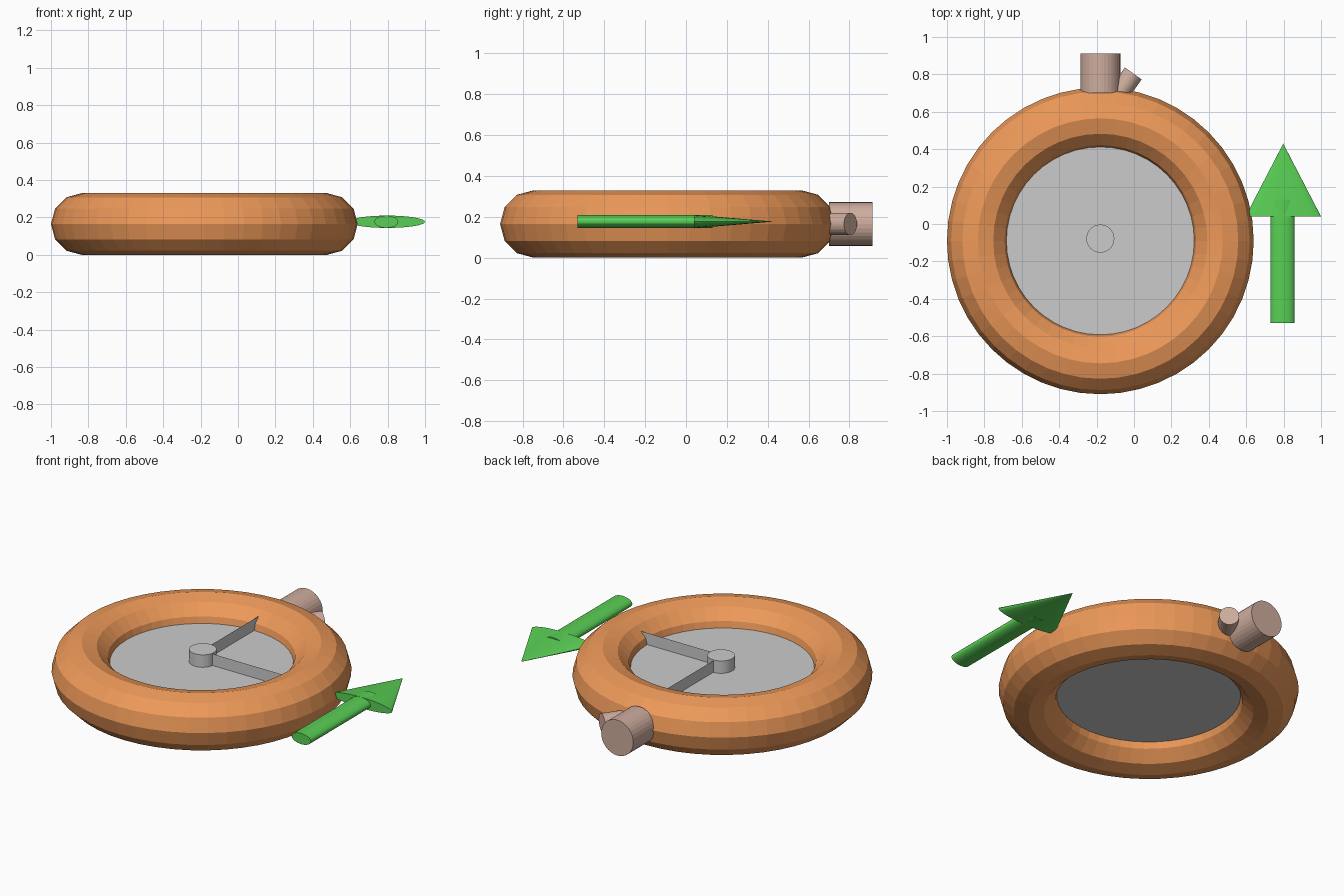
import bpy
from math import radians, pi
from mathutils import Vector

if "Cube" in bpy.data.objects:
    bpy.data.objects.remove(bpy.data.objects["Cube"])

CX, CY, CZ = -0.18, -0.09, 0.165   # centre of the round body


def material(name, rgb):
    m = bpy.data.materials.new(name)
    m.diffuse_color = (*rgb, 1)
    m.use_nodes = True
    m.node_tree.nodes["Principled BSDF"].inputs["Base Color"].default_value = m.diffuse_color
    return m


orange = material("orange", (0.85, 0.32, 0.10))
tan = material("tan", (0.62, 0.42, 0.34))
green = material("green", (0.10, 0.62, 0.09))


def finish(name, mat=None):
    ob = bpy.context.object
    ob.name = name
    if mat:
        ob.data.materials.append(mat)
    return ob


def rod(name, start, end, radius, mat=None, tip=None, sides=32, flatten=1.0):
    """Cylinder (or cone, if tip is given) between two points."""
    a, b = Vector(start), Vector(end)
    d = b - a
    bpy.ops.mesh.primitive_cone_add(
        vertices=sides, radius1=radius, radius2=radius if tip is None else tip,
        depth=d.length, location=(a + b) / 2)
    ob = finish(name, mat)
    ob.rotation_euler = d.to_track_quat('Z', 'Y').to_euler()
    if flatten != 1.0:   # squash along world z
        bpy.ops.object.transform_apply(location=False, rotation=True, scale=False)
        ob.scale.z = flatten
    return ob


# Round body ring
bpy.ops.mesh.primitive_torus_add(
    major_segments=48, minor_segments=12, major_radius=0.655,
    minor_radius=0.165, location=(CX, CY, CZ))
finish("body_ring", orange)

# Dial plate and centre hub
rod("dial", (CX, CY, 0.12), (CX, CY, 0.21), 0.515, sides=64)
rod("hub", (CX, CY + 0.012, 0.19), (CX, CY + 0.012, 0.285), 0.075)

# Upright paper-thin hands running from the hub into the ring
for name, angle in (("hand_right", 0), ("hand_back", 90)):
    mesh = bpy.data.meshes.new(name)
    mesh.from_pydata([(0, 0, 0.2), (0.56, 0, 0.2), (0.56, 0, 0.28), (0, 0, 0.28)],
                     [], [(0, 1, 2, 3)])
    hand = bpy.data.objects.new(name, mesh)
    hand.location = (CX, CY, 0)
    hand.rotation_euler.z = radians(angle)
    bpy.context.collection.objects.link(hand)

# Winding knob and small side button
rod("knob", (CX, 0.70, CZ), (CX, 0.912, CZ), 0.107, tan)
rod("side_button", (-0.075, 0.705, CZ), (-0.004, 0.805, CZ), 0.055, tan)

# Flattened direction arrow beside the body
rod("arrow_shaft", (0.793, -0.53, 0.177), (0.793, 0.13, 0.177), 0.064, green, flatten=0.51)
rod("arrow_head", (0.798, 0.04, 0.177), (0.798, 0.43, 0.177), 0.202, green, tip=0, flatten=0.163)
